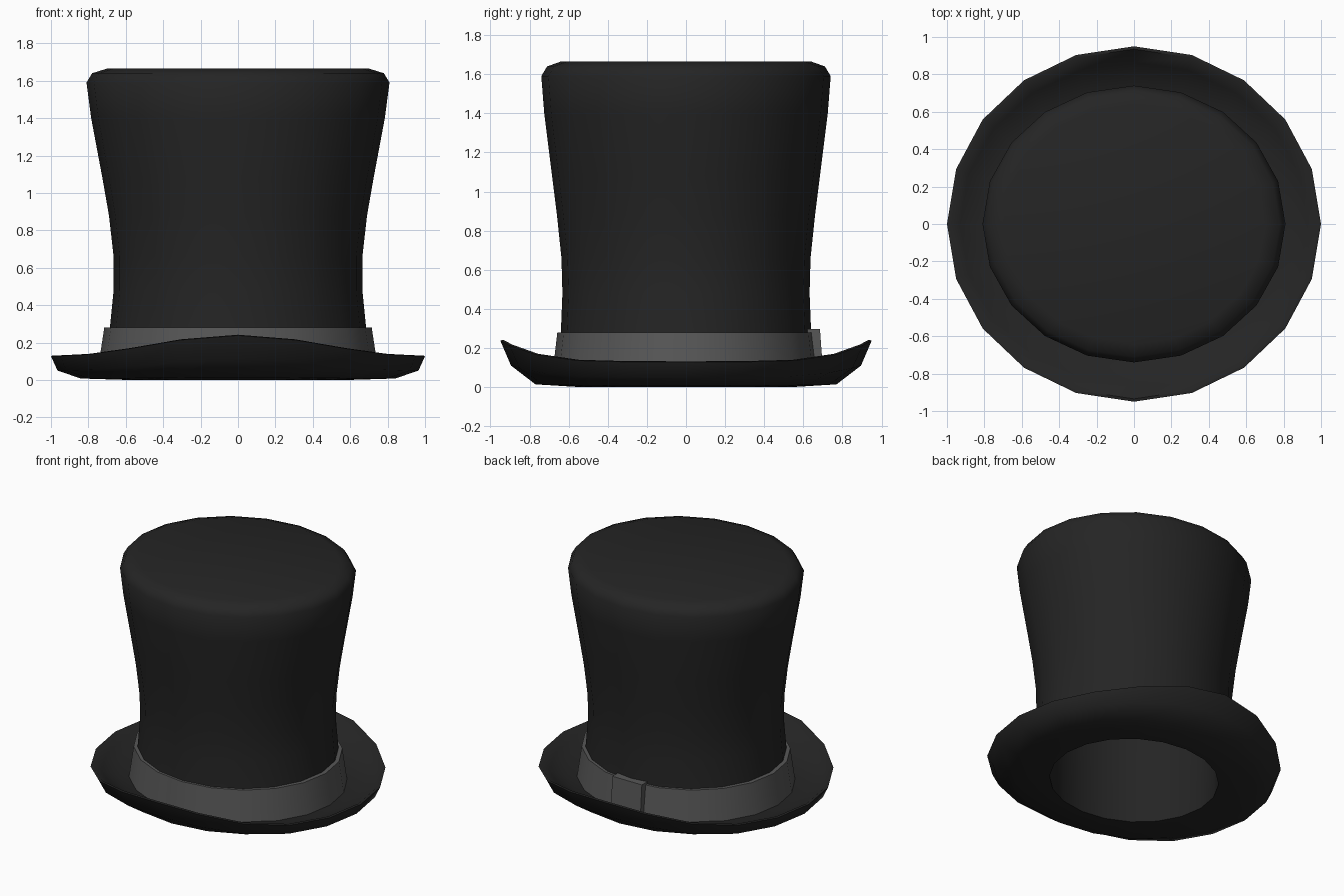
import bpy
import bmesh
from math import sin, cos, pi, radians

SIDES = 20

cube = bpy.data.objects.get("Cube")
if cube:
    bpy.data.objects.remove(cube, do_unlink=True)


def make_material(name, value):
    mat = bpy.data.materials.new(name)
    mat.use_nodes = True
    colour = (value, value, value, 1)
    mat.diffuse_color = colour
    mat.node_tree.nodes["Principled BSDF"].inputs["Base Color"].default_value = colour
    return mat


black_felt = make_material("black felt", 0.018)
grey_ribbon = make_material("grey ribbon", 0.095)


def finish(name, bm, mat, angle):
    mesh = bpy.data.meshes.new(name)
    bm.to_mesh(mesh)
    bm.free()
    mesh.materials.append(mat)
    obj = bpy.data.objects.new(name, mesh)
    bpy.context.collection.objects.link(obj)
    bpy.ops.object.select_all(action="DESELECT")
    obj.select_set(True)
    bpy.context.view_layer.objects.active = obj
    bpy.ops.object.shade_smooth_by_angle(angle=radians(angle))
    return obj


def lathe(name, rings, mat, cap_first=False, cap_last=False, angle=50):
    """Skin oval rings (x radius, y radius, height, lift at front and back)."""
    bm = bmesh.new()
    loops = []
    for rx, ry, z, lift in rings:
        loop = []
        for i in range(SIDES):
            a = 2 * pi * i / SIDES
            loop.append(bm.verts.new((rx * cos(a), ry * sin(a),
                                      z + lift * abs(sin(a)) ** 5)))
        loops.append(loop)
    for low, high in zip(loops, loops[1:]):
        for i in range(SIDES):
            j = (i + 1) % SIDES
            bm.faces.new((low[i], low[j], high[j], high[i]))
    if cap_first:
        bm.faces.new(loops[0][::-1])
    if cap_last:
        bm.faces.new(loops[-1])
    return finish(name, bm, mat, angle)


# Flared crown with a softly rounded top edge
lathe("crown", [
    (0.70, 0.65, 0.05, 0), (0.685, 0.64, 0.28, 0), (0.665, 0.632, 0.48, 0),
    (0.665, 0.637, 0.66, 0), (0.69, 0.66, 0.88, 0), (0.725, 0.685, 1.08, 0),
    (0.785, 0.725, 1.40, 0), (0.81, 0.74, 1.59, 0), (0.78, 0.71, 1.64, 0),
    (0.70, 0.64, 1.665, 0),
], black_felt, cap_last=True)

# Hollow inside, running from the top down to the head opening
lathe("lining", [
    (0.70, 0.64, 1.57, 0), (0.62, 0.58, 0.90, 0),
    (0.59, 0.55, 0.50, 0), (0.58, 0.54, 0, 0),
], black_felt, cap_first=True)

# Brim, curled up all round and higher at the front and back
lathe("brim", [
    (0.58, 0.54, 0, 0), (0.84, 0.77, 0.008, 0.006), (0.965, 0.895, 0.05, 0.06),
    (1.0, 0.95, 0.128, 0.11), (0.985, 0.935, 0.132, 0.11),
    (0.93, 0.865, 0.095, 0.07), (0.82, 0.75, 0.06, 0.02), (0.66, 0.62, 0.05, 0),
], black_felt, angle=60)

# Ribbon band around the foot of the crown
lathe("ribbon_band", [
    (0.75, 0.685, 0.05, 0), (0.715, 0.658, 0.28, 0), (0.66, 0.615, 0.28, 0),
], grey_ribbon)

# Ribbon fold covering the join at the back
bm = bmesh.new()
bmesh.ops.create_cube(bm, size=1)
for v in bm.verts:
    top = v.co.z > 0
    outer = 0.685 if top else 0.703
    v.co = (v.co.x * 0.24, outer if v.co.y > 0 else 0.615, 0.297 if top else 0.05)
finish("ribbon_fold", bm, grey_ribbon, 30)
